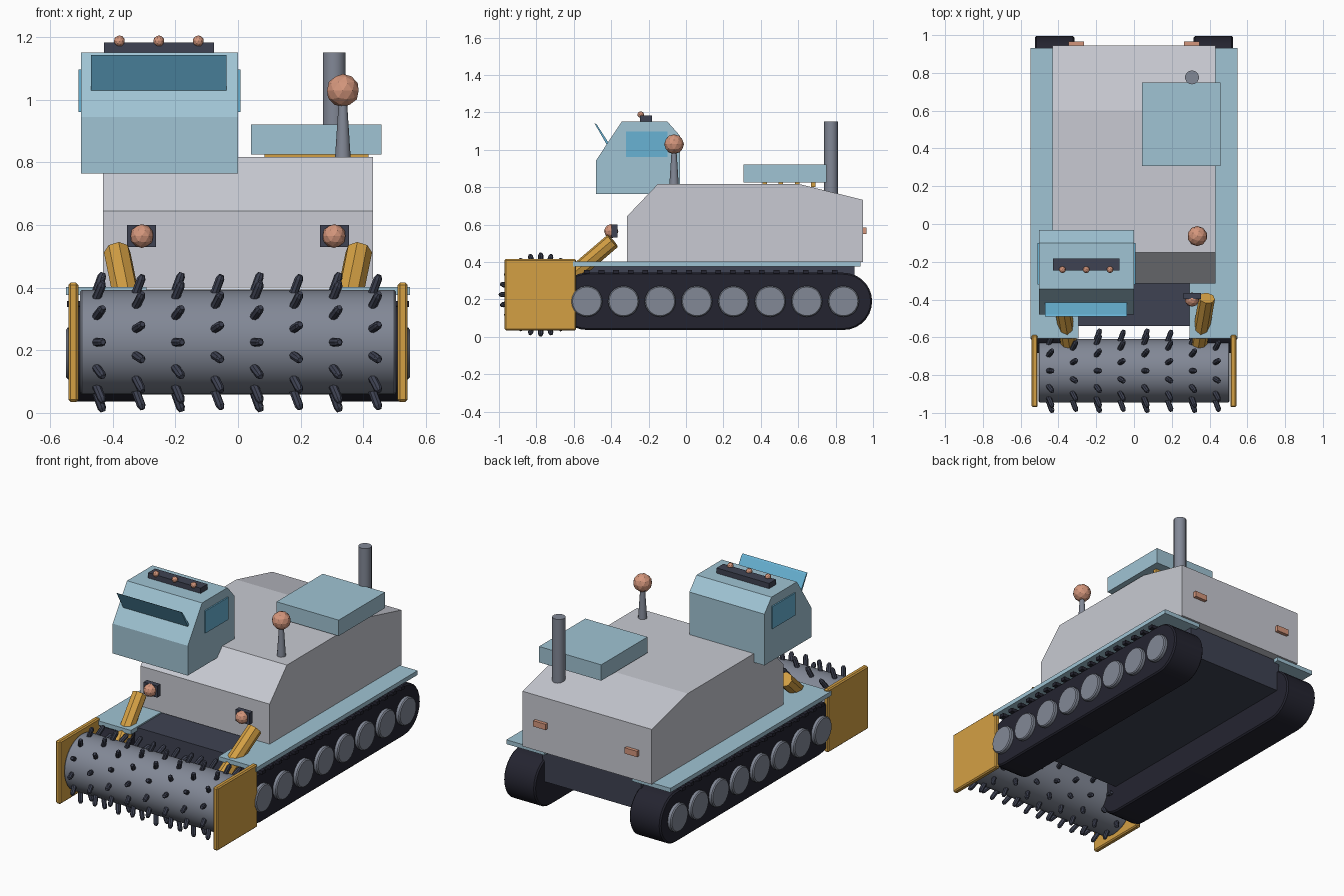
import bpy, bmesh, math
from mathutils import Vector

if "Cube" in bpy.data.objects:
    bpy.data.objects.remove(bpy.data.objects["Cube"])


def mat(name, r, g, b):
    lin = [((c / 255 + 0.055) / 1.055) ** 2.4 if c > 10 else c / 3294 for c in (r, g, b)]
    m = bpy.data.materials.new(name)
    m.diffuse_color = (*lin, 1)
    m.use_nodes = True
    m.node_tree.nodes["Principled BSDF"].inputs["Base Color"].default_value = m.diffuse_color
    return m


BODY = mat("pale grey", 200, 202, 210)
BLUE = mat("light blue", 160, 196, 212)
GLASS = mat("window blue", 104, 178, 212)
GOLD = mat("mustard", 212, 160, 68)
STEEL = mat("steel grey", 130, 136, 150)
SLATE = mat("dark slate", 62, 66, 82)
RUBBER = mat("track black", 36, 36, 48)
LAMP = mat("salmon", 212, 150, 124)


def finish(name, bm, m, bevel=0, smooth=False):
    bmesh.ops.recalc_face_normals(bm, faces=bm.faces)
    if bevel:
        bmesh.ops.bevel(bm, geom=[e for e in bm.edges if e.calc_face_angle(0) > 0.6],
                        offset=bevel, segments=1, affect='EDGES')
    me = bpy.data.meshes.new(name)
    bm.to_mesh(me)
    bm.free()
    me.materials.append(m)
    if smooth:
        me.shade_smooth()
        me.set_sharp_from_angle(angle=math.radians(40))
    ob = bpy.data.objects.new(name, me)
    bpy.context.collection.objects.link(ob)
    return ob


def profile(name, pts, x0, x1, m, bevel=0, smooth=False):
    """Side outline in (y, z) pulled from x0 to x1."""
    bm = bmesh.new()
    face = bm.faces.new([bm.verts.new((x0, y, z)) for y, z in pts])
    out = bmesh.ops.extrude_face_region(bm, geom=[face])
    vs = [v for v in out["geom"] if isinstance(v, bmesh.types.BMVert)]
    bmesh.ops.translate(bm, verts=vs, vec=(x1 - x0, 0, 0))
    return finish(name, bm, m, bevel, smooth)


def box(name, x, y, z, m, bevel=0):
    return profile(name, [(y[0], z[0]), (y[1], z[0]), (y[1], z[1]), (y[0], z[1])], *x, m, bevel)


def add_rod(bm, a, b, r0, r1, sides):
    a, b = Vector(a), Vector(b)
    d = b - a
    M = d.to_track_quat('Z', 'Y').to_matrix().to_4x4()
    M.translation = (a + b) / 2
    bmesh.ops.create_cone(bm, cap_ends=True, segments=sides, radius1=r0, radius2=r1,
                          depth=d.length, matrix=M)


def rod(name, a, b, r0, r1, m, sides=12, bevel=0, smooth=True):
    bm = bmesh.new()
    add_rod(bm, a, b, r0, r1, sides)
    return finish(name, bm, m, bevel, smooth)


def ball(name, c, r, m):
    bm = bmesh.new()
    bmesh.ops.create_icosphere(bm, subdivisions=2, radius=r)
    bmesh.ops.translate(bm, verts=bm.verts, vec=c)
    return finish(name, bm, m)


# hull and chassis
profile("hull", [(-0.315, 0.40), (-0.315, 0.645), (-0.15, 0.818), (0.60, 0.818),
                 (0.945, 0.733), (0.945, 0.40)], -0.432, 0.432, BODY)
box("chassis", (-0.33, 0.33), (-0.54, 0.90), (0.20, 0.395), SLATE)

# tracks, wheels, fenders, arms and lamps on both sides
ZC, R, Y0, Y1 = 0.19, 0.153, -0.53, 0.842
stadium = [(Y1 + R * math.sin(a), ZC - R * math.cos(a)) for a in
           [math.pi * i / 14 for i in range(15)]]
stadium += [(Y0 - R * math.sin(a), ZC + R * math.cos(a)) for a in
            [math.pi * i / 14 for i in range(15)]]
for s, side in ((-1, "left"), (1, "right")):
    profile(side + "_track", stadium, s * 0.315, s * 0.525, RUBBER, 0.008, True)
    for i in range(8):
        y = Y0 + (Y1 - Y0) * i / 7
        rod(f"{side}_wheel_{i + 1}", (s * 0.50, y, ZC), (s * 0.549, y, ZC),
            0.083, 0.083, STEEL, 20, 0.006)
    for i in range(18):
        y = -0.53 + 0.078 * i
        box(f"{side}_track_pad_{i + 1}", (s * 0.31, s * 0.546), (y - 0.015, y + 0.015),
            (0.338, 0.358), RUBBER)
    box(side + "_fender", (s * 0.293, s * 0.549), (-0.605, 0.932), (0.377, 0.403), BLUE)
    rod(side + "_drum_arm", (s * 0.345, -0.63, 0.31), (s * 0.386, -0.392, 0.513),
        0.043, 0.043, GOLD, 8, smooth=False)
    box(side + "_drum_plate", (s * 0.51, s * 0.542), (-0.97, -0.587), (0.035, 0.416), GOLD, 0.007)
    box(side + "_headlight_box", (s * 0.262, s * 0.354), (-0.397, -0.365), (0.53, 0.60), SLATE)
    ball(side + "_headlight", (s * 0.307, -0.40, 0.565), 0.038, LAMP)
    box(side + "_tail_light", (s * 0.265, s * 0.347), (0.94, 0.965), (0.55, 0.585), LAMP)

# spiked drum
DY, DZ = -0.777, 0.226
rod("drum", (-0.505, DY, DZ), (0.505, DY, DZ), 0.167, 0.167, STEEL, 32, 0.006)
bm = bmesh.new()
for c in range(8):
    x = -0.443 + 0.126 * c
    for k in range(12):
        a = math.radians(30 * k + 15 * (c % 2))
        p = [(x + dx, DY - r * math.cos(a), DZ + r * math.sin(a))
             for dx, r in ((-0.012, 0.155), (0.008, 0.21), (0.012, 0.222))]
        add_rod(bm, p[0], p[1], 0.014, 0.014, 8)
        add_rod(bm, p[1], p[2], 0.014, 0.008, 8)
finish("drum_spikes", bm, SLATE, 0, True)

# cab with windows, visor and light bar
profile("cab", [(-0.48, 0.765), (-0.48, 0.945), (-0.343, 1.152), (-0.10, 1.152),
                (-0.032, 1.075), (-0.032, 0.765)], -0.502, 0.0, BLUE)
for name, x in (("left_cab_window", (-0.510, -0.501)), ("right_cab_window", (-0.001, 0.008))):
    box(name, x, (-0.32, -0.10), (0.962, 1.097), GLASS)
profile("visor", [(-0.490, 1.143), (-0.478, 1.137), (-0.413, 1.036), (-0.425, 1.030)],
        -0.47, -0.037, GLASS)
box("light_bar", (-0.428, -0.077), (-0.247, -0.182), (1.15, 1.184), SLATE)
for i in range(3):
    ball(f"roof_lamp_{i + 1}", (-0.379 + 0.126 * i, -0.242, 1.188), 0.018, LAMP)

# beacon on its post
rod("beacon_post", (0.335, -0.064, 0.80), (0.335, -0.064, 1.0), 0.026, 0.013, STEEL)
ball("beacon", (0.335, -0.064, 1.03), 0.053, LAMP)

# exhaust and raised engine cover
rod("exhaust", (0.307, 0.776, 0.74), (0.307, 0.776, 1.152), 0.037, 0.037, STEEL, 14)
box("engine_cover", (0.042, 0.458), (0.308, 0.75), (0.826, 0.922), BLUE)
for i in range(4):
    y = 0.42 + 0.087 * i
    box(f"cover_rail_{i + 1}", (0.084, 0.417), (y - 0.012, y + 0.012), (0.80, 0.83), GOLD)
